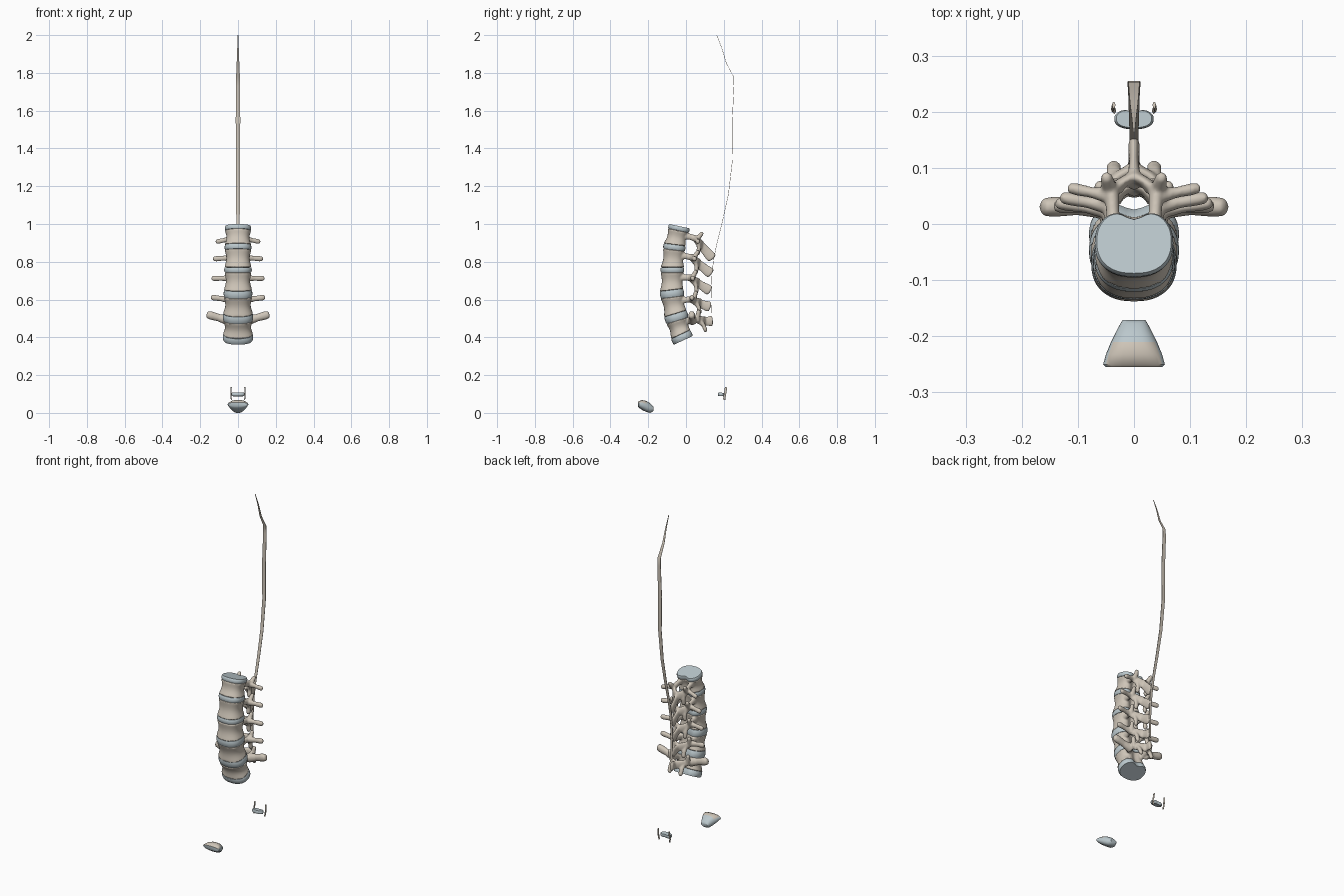
import bpy, bmesh, math
from mathutils import Vector

if "Cube" in bpy.data.objects:
    bpy.data.objects.remove(bpy.data.objects["Cube"])


def material(name, rgb):
    m = bpy.data.materials.new(name)
    m.diffuse_color = (*rgb, 1)
    m.use_nodes = True
    m.node_tree.nodes["Principled BSDF"].inputs["Base Color"].default_value = m.diffuse_color
    return m


BONE = material("bone", (0.62, 0.56, 0.48))
CARTILAGE = material("cartilage", (0.50, 0.58, 0.61))


def loft(bm, rings):
    """Skin a list of equal-length closed rings and cap both ends."""
    vs = [[bm.verts.new(p) for p in r] for r in rings]
    n = len(vs[0])
    for a, b in zip(vs, vs[1:]):
        for i in range(n):
            bm.faces.new((a[i], a[(i + 1) % n], b[(i + 1) % n], b[i]))
    bm.faces.new(vs[0])
    bm.faces.new(vs[-1])


def finish(bm, name, mat, angle=40):
    bmesh.ops.recalc_face_normals(bm, faces=bm.faces)
    me = bpy.data.meshes.new(name)
    bm.to_mesh(me)
    bm.free()
    ob = bpy.data.objects.new(name, me)
    bpy.context.collection.objects.link(ob)
    me.materials.append(mat)
    bpy.ops.object.select_all(action='DESELECT')
    bpy.context.view_layer.objects.active = ob
    ob.select_set(True)
    bpy.ops.object.shade_smooth_by_angle(angle=math.radians(angle))
    return ob


def kidney(cy, cz, tilt, a, b, dz=0, n=48):
    """Kidney-shaped ring with a notch at the back, tilted about x."""
    c, s = math.cos(tilt), math.sin(tilt)
    out = []
    for i in range(n):
        t = 2 * math.pi * i / n
        x, y = math.cos(t), math.sin(t)
        x = math.copysign(abs(x) ** 0.85, x) * a
        y = math.copysign(abs(y) ** 0.85, y)
        if y > 0:
            y -= 0.3 * y * math.exp(-(x / (0.35 * a)) ** 2)
        y *= b
        out.append((x, cy + y * c - dz * s, cz + y * s + dz * c))
    return out


def tube(bm, pts, ref, n=14):
    """Oval tube through (point, radius along ref, other radius)."""
    rings = []
    for i, (p, ra, rb) in enumerate(pts):
        t = (pts[min(i + 1, len(pts) - 1)][0] - pts[max(i - 1, 0)][0]).normalized()
        u = (ref - t * ref.dot(t)).normalized()
        v = t.cross(u)
        rings.append([p + u * ra * math.cos(k * 2 * math.pi / n)
                      + v * rb * math.sin(k * 2 * math.pi / n) for k in range(n)])
    loft(bm, rings)


X, Z = Vector((1, 0, 0)), Vector((0, 0, 1))

# Discs: y, z, tilt in degrees, half width, half depth, half thickness
DISCS = [(-.034, .976, -12, .069, .060, .012), (-.058, .876, -7, .070, .062, .014),
         (-.068, .757, 0, .072, .066, .014), (-.070, .632, 7, .075, .067, .019),
         (-.047, .508, 17, .079, .066, .019), (-.018, .401, 25, .079, .060, .017)]
for i, (y, z, tilt, a, b, h) in enumerate(DISCS):
    bm = bmesh.new()
    loft(bm, [kidney(y, z, math.radians(tilt), a * k, b * k, h * f)
              for f, k in ((-1, .96), (-.6, 1), (0, 1.015), (.6, 1), (1, .96))])
    finish(bm, f"disc_{i + 1}", CARTILAGE)

# Vertebrae: transverse tip (x, y, z, radius), spinous tip (y, z)
TIPS = [((.118, .065, .905, .012), (.142, .815)), ((.132, .048, .815, .013), (.135, .735)),
        ((.140, .038, .712, .013), (.130, .645)), ((.143, .032, .612, .014), (.130, .560)),
        ((.166, .030, .522, .020), (.142, .487))]
for i, ((tx, ty, tz, tr), (sy, sz)) in enumerate(TIPS):
    y0, z0, t0, a0, b0, h0 = DISCS[i]
    y1, z1, t1, a1, b1, h1 = DISCS[i + 1]
    t0, t1 = math.radians(t0), math.radians(t1)
    top = Vector((y0 + h0 * math.sin(t0), z0 - h0 * math.cos(t0)))
    bot = Vector((y1 - h1 * math.sin(t1), z1 + h1 * math.cos(t1)))
    bm = bmesh.new()
    # body with pinched waist
    rings = []
    for k in range(9):
        f = k / 8
        m = top.lerp(bot, f)
        w = 1 - .13 * math.sin(math.pi * f) ** 1.2
        rings.append(kidney(m.x, m.y, t0 + (t1 - t0) * f,
                            (a0 + (a1 - a0) * f) * w, (b0 + (b1 - b0) * f) * w))
    loft(bm, rings)

    mid, tilt = (top + bot) / 2, (t0 + t1) / 2
    c, s = math.cos(tilt), math.sin(tilt)

    def loc(x, y, z):
        return Vector((x, mid.x + y * c - z * s, mid.y + y * s + z * c))

    spread = 1 + .06 * i
    tip = Vector((0, sy, sz))
    for side in (1, -1):
        q = side * spread
        # pedicle
        tube(bm, [(loc(.036 * q, .03, .018), .020, .013), (loc(.038 * q, .07, .016), .016, .012),
                  (loc(.040 * q, .108, .010), .019, .014)], Z)
        # lamina
        tube(bm, [(loc(.042 * q, .100, .008), .020, .010), (loc(.026 * q, .120, -.010), .026, .010),
                  (loc(0, .136, -.018), .026, .011)], Z)
        # upper and lower articular processes
        tube(bm, [(loc(.040 * q, .100, -.005), .014, .012), (loc(.045 * q, .112, .022), .014, .013),
                  (loc(.049 * q, .124, .044), .011, .011), (loc(.050 * q, .127, .052), .006, .006)], X)
        tube(bm, [(loc(.030 * q, .112, 0), .013, .012), (loc(.029 * q, .122, -.035), .013, .011),
                  (loc(.029 * q, .122, -.062), .013, .011), (loc(.029 * q, .121, -.073), .007, .007)], X)
        # transverse process
        end = Vector((side * tx, ty, tz))
        root = loc(.040 * q, .075 if i == 4 else .095, .010)
        p = [(root, tr * 1.4, tr * 1.25)]
        for f, g in ((.45, .95), (.8, 1.08), (.95, .95), (1, .5)):
            p.append((root.lerp(end, f), tr * 1.05 * g, tr * .85 * g))
        tube(bm, p, Z)
    # spinous process
    root = loc(0, .125, -.015)
    tube(bm, [(root, .013, .022), (root.lerp(tip, .45), .009, .025), (root.lerp(tip, .8), .010, .029),
              (root.lerp(tip, .95), .011, .026), (tip, .007, .014)], X)
    ob = finish(bm, f"vertebra_{i + 1}", BONE)
    r = ob.modifiers.new("fuse", 'REMESH')
    r.mode, r.voxel_size, r.use_smooth_shade = 'VOXEL', .004, True
    sm = ob.modifiers.new("soften", 'SMOOTH')
    sm.factor, sm.iterations = .5, 6

# Long thin ligament strip behind the spine: y, z, half width
STRIP = [(.136, .53, .005), (.134, .65, .007), (.138, .74, .008), (.146, .81, .008),
         (.162, .89, .008), (.192, 1.01, .009), (.225, 1.16, .010), (.246, 1.34, .011),
         (.245, 1.55, .012), (.254, 1.73, .011), (.252, 1.78, .010), (.214, 1.85, .007),
         (.190, 1.93, .004), (.163, 2.0, .0015)]
bm = bmesh.new()
loft(bm, [[(-w, y - .001, z), (w, y - .001, z), (w, y + .001, z), (-w, y + .001, z)]
          for y, z, w in STRIP])
finish(bm, "back_ligament", BONE)

# Pubic disc: y, half width, low z, high z
bm = bmesh.new()
rings = []
for y, w, lo, hi in ((-.255, .050, .036, .056), (-.250, .055, .028, .062), (-.232, .050, .015, .068),
                     (-.210, .041, .005, .063), (-.190, .031, 0, .051), (-.177, .024, .006, .038),
                     (-.171, .020, .014, .030)):
    rings.append([(w * math.copysign(abs(math.cos(t)) ** .7, math.cos(t)), y,
                   (lo + hi) / 2 + (hi - lo) / 2 * math.sin(t))
                  for t in (k * math.pi / 12 for k in range(24))])
loft(bm, rings)
pubic = finish(bm, "pubic_disc", CARTILAGE)
pubic.data.materials.append(BONE)
for f in pubic.data.polygons:
    if f.center.y < -.21 and f.normal.z > .6:
        f.material_index = 1

# Tailbone disc, a thin tilted oval
bm = bmesh.new()
loft(bm, [kidney(.187, .098, math.radians(-5), .035 * k, .018 * k, dz, 32)
          for dz, k in ((-.009, .9), (-.004, 1), (.004, 1), (.009, .9))])
finish(bm, "tailbone_disc", CARTILAGE)

# Small upright ligaments either side of the tailbone
for side, name in ((1, "right"), (-1, "left")):
    bm = bmesh.new()
    tube(bm, [(Vector((side * x, y, z)), .003, .006) for x, y, z in
              ((.035, .202, .070), (.038, .205, .09), (.037, .209, .115), (.036, .212, .136))], X, 8)
    finish(bm, f"tailbone_ligament_{name}", BONE)
